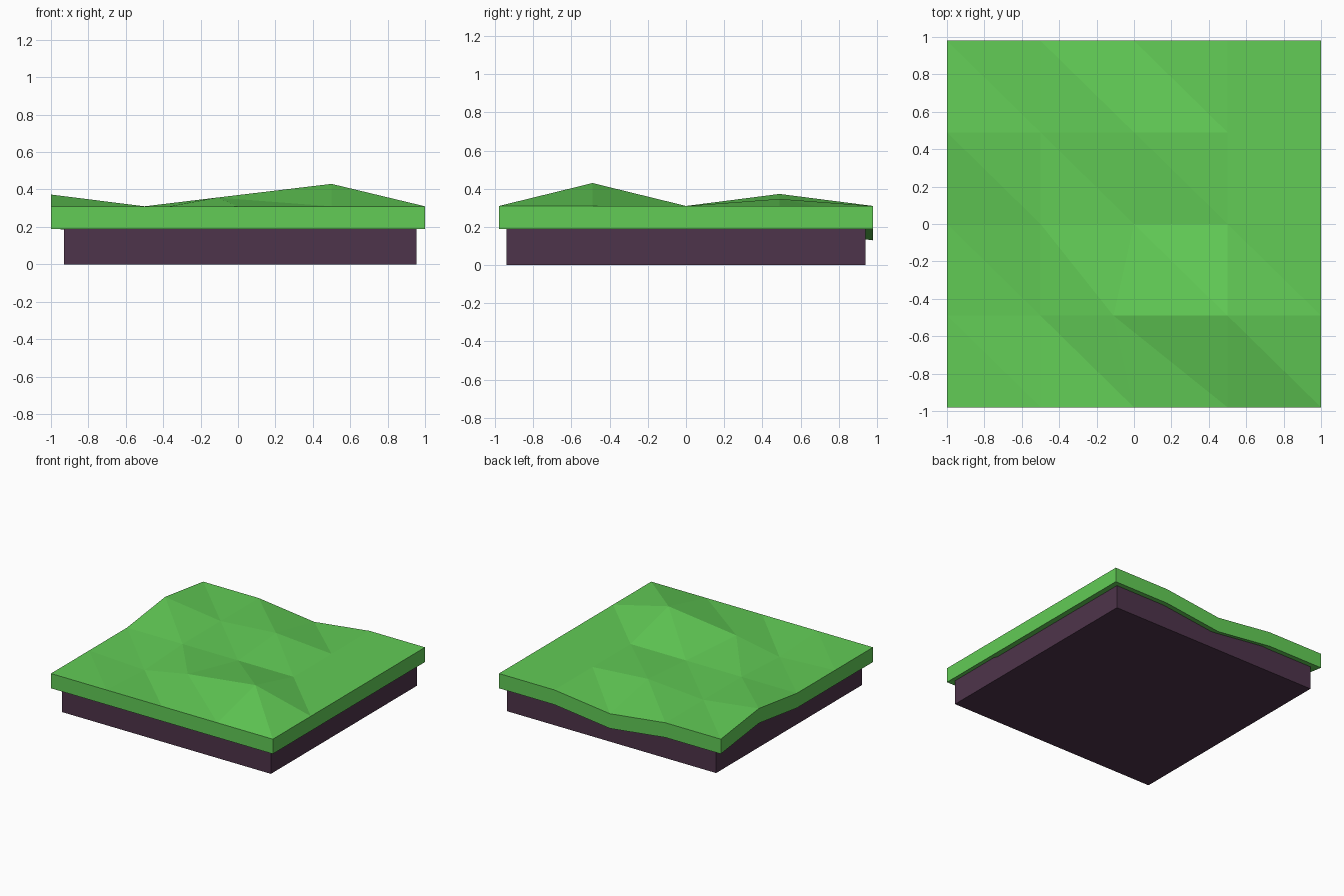
import bpy
import bmesh

cube = bpy.data.objects.get("Cube")
if cube:
    bpy.data.objects.remove(cube, do_unlink=True)


def make_material(name, rgb):
    mat = bpy.data.materials.new(name)
    mat.use_nodes = True
    color = (*rgb, 1.0)
    mat.diffuse_color = color
    mat.node_tree.nodes["Principled BSDF"].inputs["Base Color"].default_value = color
    return mat


CELLS = 4
GROUND = 0.31
# Hills and hollows, keyed by grid column and row (all else lies at ground level)
RELIEF = {(3, 1): 0.12, (2, 1): 0.047, (1, 1): -0.025,
          (0, 3): 0.063, (2, 3): 0.037, (2, 4): -0.06}
NUDGE = {(2, 1): -0.11}


def terrain_block(name, x_range, y_range, top, bottom, mat):
    """Low-poly relief with skirt walls; bottom(z) gives the underside height."""
    bm = bmesh.new()
    upper, lower = {}, {}
    for i in range(CELLS + 1):
        for j in range(CELLS + 1):
            x = x_range[0] + (x_range[1] - x_range[0]) * i / CELLS + NUDGE.get((i, j), 0)
            y = y_range[0] + (y_range[1] - y_range[0]) * j / CELLS
            z = top + RELIEF.get((i, j), 0)
            upper[i, j] = bm.verts.new((x, y, z))
            lower[i, j] = bm.verts.new((x, y, bottom(z)))
    # Every cell splits along the same diagonal
    for i in range(CELLS):
        for j in range(CELLS):
            a, b, c, d = (i, j), (i + 1, j), (i + 1, j + 1), (i, j + 1)
            for tri in ((a, b, d), (b, c, d)):
                bm.faces.new([upper[k] for k in tri])
                bm.faces.new([lower[k] for k in reversed(tri)])
    # Skirt walls around the rim
    for k in range(CELLS):
        for p, q in (((k, 0), (k + 1, 0)), ((CELLS, k), (CELLS, k + 1)),
                     ((k + 1, CELLS), (k, CELLS)), ((0, k + 1), (0, k))):
            bm.faces.new([lower[p], lower[q], upper[q], upper[p]])
    bmesh.ops.recalc_face_normals(bm, faces=bm.faces)
    mesh = bpy.data.meshes.new(name)
    bm.to_mesh(mesh)
    bm.free()
    mesh.materials.append(mat)
    obj = bpy.data.objects.new(name, mesh)
    bpy.context.collection.objects.link(obj)
    return obj


grass = make_material("grass green", (0.122, 0.604, 0.093))
soil = make_material("dark soil", (0.076, 0.034, 0.069))

# Grass slab of even thickness, and the earth block that fills up beneath it
terrain_block("grass_slab", (-1, 1), (-0.98, 0.98), GROUND, lambda z: z - 0.12, grass)
terrain_block("soil_base", (-0.93, 0.955), (-0.94, 0.94), GROUND - 0.1, lambda z: 0.0, soil)
